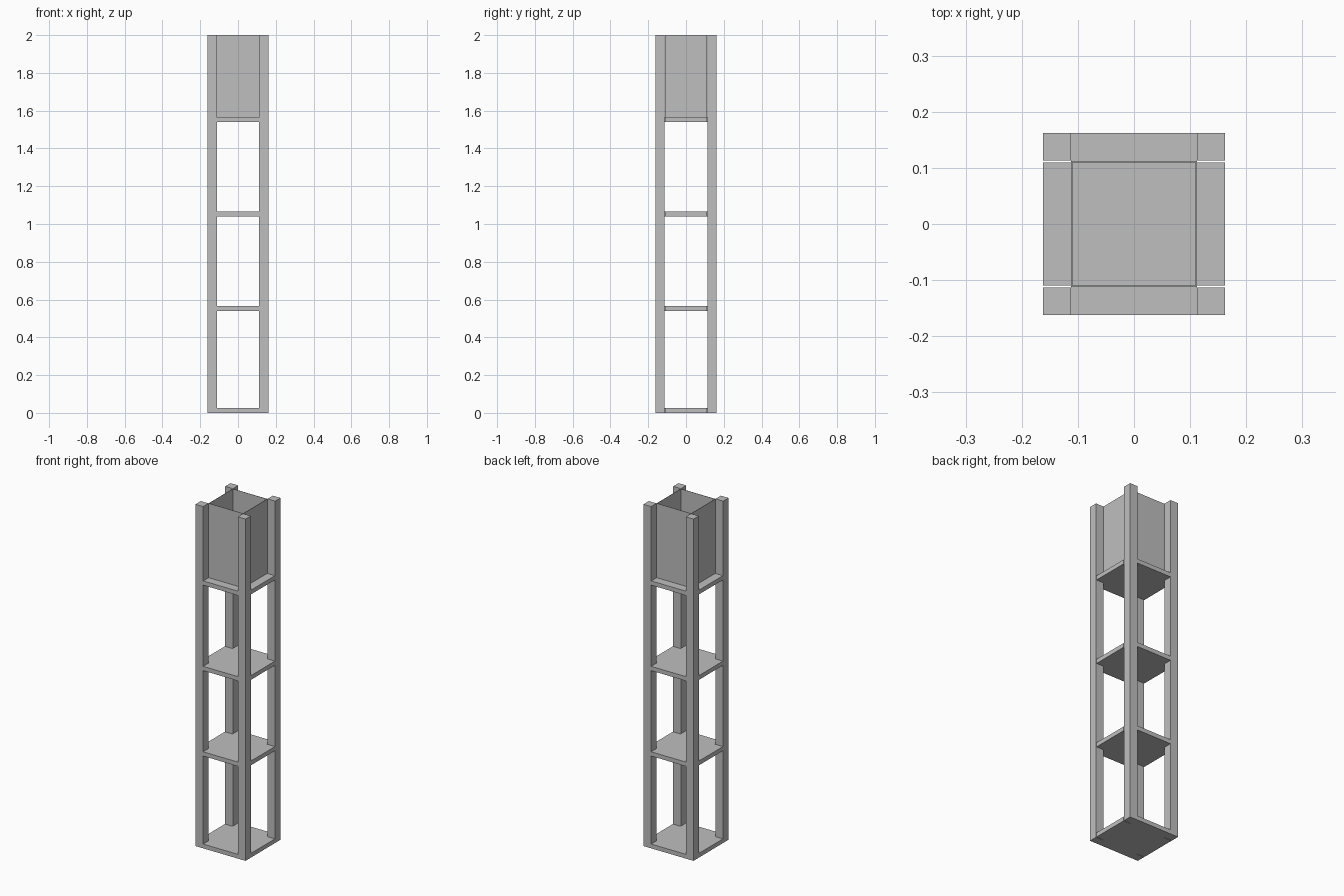
import bpy
import bmesh

default = bpy.data.objects.get("Cube")
if default:
    bpy.data.objects.remove(default, do_unlink=True)

grey = bpy.data.materials.new("plain grey")
grey.use_nodes = True
colour = (0.52, 0.52, 0.52, 1)
grey.diffuse_color = colour
grey.node_tree.nodes["Principled BSDF"].inputs["Base Color"].default_value = colour

OUT = 0.162      # outer half width
INN = 0.112      # inner face of the posts
ARM = 0.110      # half width of the side arms of a shelf
THICK = 0.025    # shelf thickness
TOP = 2.0
SHELVES = (0.0, 0.54, 1.04, 1.54)


def prism(name, outline, z0, z1):
    """Extrude a flat outline from z0 up to z1."""
    bm = bmesh.new()
    base = bm.faces.new([bm.verts.new((x, y, z0)) for x, y in outline])
    top = bmesh.ops.extrude_face_region(bm, geom=[base])["geom"]
    verts = [v for v in top if isinstance(v, bmesh.types.BMVert)]
    bmesh.ops.translate(bm, verts=verts, vec=(0, 0, z1 - z0))
    bmesh.ops.recalc_face_normals(bm, faces=bm.faces)
    mesh = bpy.data.meshes.new(name)
    bm.to_mesh(mesh)
    bm.free()
    mesh.materials.append(grey)
    obj = bpy.data.objects.new(name, mesh)
    bpy.context.collection.objects.link(obj)
    return obj


def box(name, x0, x1, y0, y1, z0, z1):
    return prism(name, [(x0, y0), (x1, y0), (x1, y1), (x0, y1)], z0, z1)


# Corner posts
for side, sx in (("left", 1), ("right", -1)):
    for end, sy in (("front", -1), ("back", 1)):
        box(f"{end}_{side}_post", *sorted((sx * INN, sx * OUT)),
            *sorted((sy * (INN + 0.001), sy * OUT)), 0, TOP)

# Shelves notched around the posts
quarter = [(OUT, ARM), (INN, ARM), (INN, OUT)]
notched = (quarter
           + [(-x, y) for x, y in reversed(quarter)]
           + [(-x, -y) for x, y in quarter]
           + [(x, -y) for x, y in reversed(quarter)])
for i, z in enumerate(SHELVES):
    prism(f"shelf_{i + 1}", notched, z, z + THICK)

# Thin panels of the open box at the top
SKIN = 0.002
floor = SHELVES[-1] + THICK
for name, s in (("left", 1), ("right", -1)):
    box(f"{name}_panel", *sorted((s * INN, s * (INN - SKIN))), -INN, INN, floor, TOP)
for name, s in (("back", 1), ("front", -1)):
    box(f"{name}_panel", SKIN - INN, INN - SKIN,
        *sorted((s * INN, s * (INN - SKIN))), floor, TOP)
